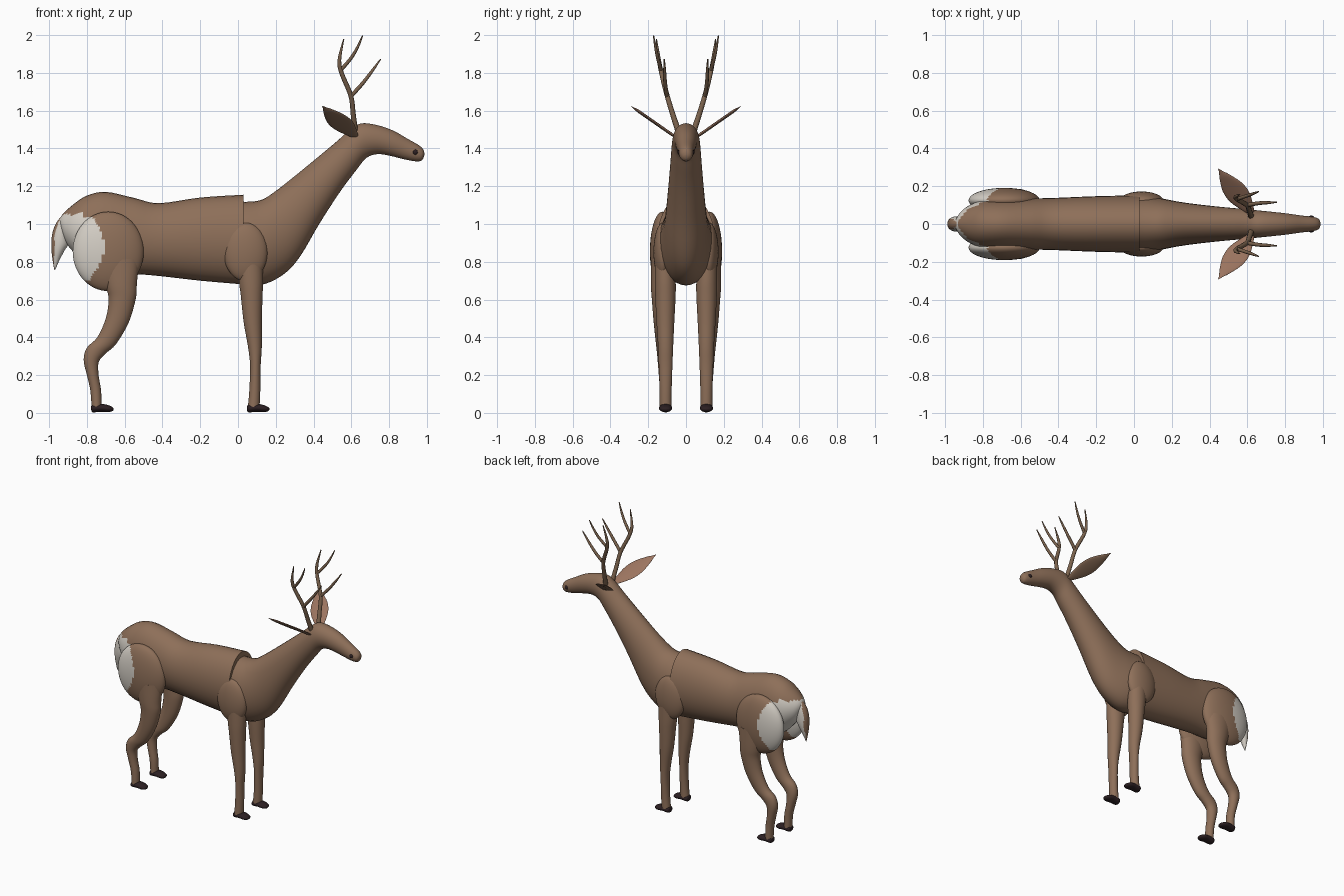
import bpy, bmesh, math
from mathutils import Vector

if "Cube" in bpy.data.objects:
    bpy.data.objects.remove(bpy.data.objects["Cube"])


def material(name, rgb):
    m = bpy.data.materials.new(name)
    m.diffuse_color = (*rgb, 1)
    m.use_nodes = True
    m.node_tree.nodes["Principled BSDF"].inputs["Base Color"].default_value = m.diffuse_color
    return m


BROWN = material("brown coat", (0.27, 0.16, 0.10))
WHITE = material("white rump", (0.66, 0.62, 0.56))
PINK = material("inner ear", (0.33, 0.175, 0.115))
ANTLER = material("antler brown", (0.20, 0.125, 0.075))
DARK = material("dark hoof", (0.025, 0.014, 0.016))


def finish(bm, name, mats, rule=None):
    """Turn a bmesh into a smooth object; rule picks the material of a face."""
    bmesh.ops.recalc_face_normals(bm, faces=bm.faces[:])
    bm.normal_update()
    for f in bm.faces:
        if rule:
            f.material_index = int(rule(f.calc_center_median(), f.normal))
    me = bpy.data.meshes.new(name)
    bm.to_mesh(me)
    bm.free()
    for m in mats:
        me.materials.append(m)
    ob = bpy.data.objects.new(name, me)
    bpy.context.collection.objects.link(ob)
    bpy.ops.object.select_all(action='DESELECT')
    ob.select_set(True)
    bpy.context.view_layer.objects.active = ob
    bpy.ops.object.shade_smooth_by_angle(angle=math.radians(45))
    return ob


def smooth(rows, steps):
    """Catmull-Rom interpolation of section rows."""
    out = []
    n = len(rows)
    for i in range(n - 1):
        p = [rows[max(0, min(n - 1, i + k))] for k in (-1, 0, 1, 2)]
        for s in range(steps):
            t = s / steps
            out.append([0.5 * (2 * b + (c - a) * t + (2 * a - 5 * b + 4 * c - d) * t * t
                               + (3 * b - a - 3 * c + d) * t ** 3) for a, b, c, d in zip(*p)])
    return out + [list(rows[-1])]


def loft(name, rows, mats, rule=None, side=1, steps=4, n=32):
    """Skin oval sections: (x1, z1, x2, z2, y centre, half width)."""
    bm = bmesh.new()
    prev = None
    for x1, z1, x2, z2, y, w in smooth(rows, steps):
        a, b = Vector((x1, y * side, z1)), Vector((x2, y * side, z2))
        c, h = (a + b) / 2, (a - b) / 2
        ring = [bm.verts.new(c + h * math.cos(k * math.tau / n)
                             + Vector((0, w * math.sin(k * math.tau / n), 0))) for k in range(n)]
        if prev:
            for k in range(n):
                j = (k + 1) % n
                bm.faces.new((prev[k], prev[j], ring[j], ring[k]))
        else:
            bm.faces.new(ring)
        prev = ring
    bm.faces.new(prev)
    return finish(bm, name, mats, rule)


def ellipsoid(name, loc, radii, mats, rule=None, seg=48):
    bm = bmesh.new()
    bmesh.ops.create_uvsphere(bm, u_segments=seg, v_segments=seg * 2 // 3, radius=1)
    for v in bm.verts:
        v.co = Vector(loc) + Vector(v.co[i] * radii[i] for i in range(3))
    return finish(bm, name, mats, rule)


def tube(name, pts):
    """Tapered antler branch: points (x, y, z, radius)."""
    cu = bpy.data.curves.new(name, 'CURVE')
    cu.dimensions = '3D'
    cu.bevel_depth = 1
    cu.bevel_resolution = 3
    cu.use_fill_caps = True
    sp = cu.splines.new('POLY')
    rows = smooth(pts, 5)
    sp.points.add(len(rows) - 1)
    for p, (x, y, z, r) in zip(sp.points, rows):
        p.co = (x, y, z, 1)
        p.radius = r
    sp.use_smooth = True
    cu.materials.append(ANTLER)
    bpy.context.collection.objects.link(bpy.data.objects.new(name, cu))


# Torso with white rear
loft("torso", [
    (-.948, 1.01, -.94, .97, 0, .015), (-.93, 1.05, -.91, .90, 0, .06),
    (-.87, 1.105, -.87, .85, 0, .10), (-.80, 1.15, -.80, .78, 0, .125),
    (-.70, 1.17, -.70, .74, 0, .132), (-.55, 1.138, -.55, .735, 0, .135),
    (-.42, 1.11, -.42, .725, 0, .138), (-.20, 1.14, -.20, .70, 0, .147),
    (.03, 1.155, .03, .68, 0, .152)], [BROWN, WHITE],
    lambda c, n: c.x < -.77 and c.z < 1.05)

# Chest, neck and head in one skin
loft("neck_and_head", [
    (-.02, 1.12, -.02, .69, 0, .14), (.06, 1.118, .06, .675, 0, .145),
    (.13, 1.13, .15, .685, 0, .136), (.20, 1.175, .25, .74, 0, .12),
    (.28, 1.237, .33, .83, 0, .108), (.40, 1.335, .43, 1.0, 0, .095),
    (.52, 1.435, .54, 1.17, 0, .084), (.59, 1.497, .63, 1.29, 0, .077),
    (.65, 1.532, .68, 1.35, 0, .071), (.73, 1.525, .74, 1.37, 0, .064),
    (.82, 1.495, .81, 1.36, 0, .055), (.90, 1.45, .87, 1.345, 0, .045),
    (.96, 1.415, .93, 1.333, 0, .038), (.983, 1.39, .965, 1.333, 0, .028),
    (.987, 1.365, .98, 1.345, 0, .010)], [BROWN])

# Tail: brown outside, white underneath
loft("tail", [
    (-.91, 1.065, -.86, 1.0, 0, .025), (-.96, 1.01, -.90, .94, 0, .036),
    (-.985, .94, -.90, .89, 0, .04), (-.987, .86, -.915, .865, 0, .035),
    (-.98, .80, -.942, .815, 0, .02), (-.972, .755, -.968, .757, 0, .003)],
    [BROWN, WHITE], lambda c, n: n.x > -.6 and c.z < 1.03)


def ear(name, s):
    """Thin cupped leaf from the head out to a pointed tip."""
    base, tip = Vector((.625, .055, 1.46)), Vector((.447, .292, 1.625))
    axis = tip - base
    normal = Vector((0, -.57, .82))
    across = axis.cross(normal).normalized()
    normal = across.cross(axis).normalized()
    bm = bmesh.new()
    n, prev = 20, None
    for t, w, lift in smooth([(0, .014, 0), (.15, .036, 0), (.38, .06, 0), (.6, .057, 0),
                              (.82, .03, 0), (.93, .011, 0), (1, .002, 0)], 3):
        ring = []
        for k in range(n):
            a = k * math.tau / n
            p = (base + axis * t + across * w * math.cos(a)
                 + normal * min(.008, w * .3) * math.sin(a))
            p.y *= s
            ring.append(bm.verts.new(p))
        if prev:
            for k in range(n):
                j = (k + 1) % n
                bm.faces.new((prev[k], prev[j], ring[j], ring[k]))
        else:
            bm.faces.new(ring)
        prev = ring
    bm.faces.new(prev)
    up = Vector((0, -.57 * s, .82))
    finish(bm, name, [BROWN, PINK], lambda c, nn: nn.dot(up) > .3)


def hoof(name, x, s):
    loft(name, [(x - .002, .035, x - .002, .015, .108, .012), (x + .008, .045, x + .006, .003, .108, .030),
                (x + .05, .048, x + .05, .006, .108, .034), (x + .085, .042, x + .085, .004, .108, .034),
                (x + .108, .032, x + .108, .008, .108, .024), (x + .116, .024, x + .116, .016, .108, .008)],
         [DARK], side=s)


for s, tag in ((1, "left"), (-1, "right")):
    # Front leg
    ellipsoid("shoulder_" + tag, (.04, .122 * s, .852), (.116, .05, .155), [BROWN])
    loft("front_leg_" + tag, [
        (.0, .82, .13, .82, .115, .05), (.005, .70, .133, .70, .110, .055),
        (.015, .62, .13, .62, .109, .054), (.03, .48, .126, .48, .109, .047),
        (.053, .35, .126, .35, .108, .040), (.064, .25, .12, .25, .108, .036),
        (.06, .12, .118, .12, .108, .032), (.052, .03, .114, .03, .108, .032)],
        [BROWN], side=s)
    hoof("front_hoof_" + tag, .05, s)

    # Hind leg with white rear of the thigh
    ellipsoid("thigh_" + tag, (-.687, .125 * s, .855), (.188, .066, .21), [BROWN, WHITE],
              lambda c, n: c.x < -.71 - 2.5 * (c.z - .88) ** 2 and c.z > .70, 64)
    loft("hind_leg_" + tag, [
        (-.74, .80, -.52, .82, .13, .055), (-.70, .67, -.535, .69, .132, .054),
        (-.685, .60, -.54, .61, .130, .051), (-.70, .50, -.578, .48, .127, .045),
        (-.745, .40, -.645, .365, .122, .039), (-.80, .345, -.70, .315, .118, .037),
        (-.817, .28, -.737, .27, .115, .035), (-.80, .20, -.738, .20, .111, .033),
        (-.782, .12, -.725, .12, .108, .031), (-.775, .03, -.722, .03, .108, .031)],
        [BROWN], side=s)
    hoof("hind_hoof_" + tag, -.775, s)

    # Ears, nose spots and antlers
    ear("ear_" + tag, s)
    ellipsoid("nose_spot_" + tag, (.938, .035 * s, 1.38), (.014, .010, .014), [DARK], None, 18)
    tube("antler_beam_" + tag, [
        (.62, .04 * s, 1.49, .016), (.61, .07 * s, 1.58, .014), (.597, .10 * s, 1.68, .013),
        (.548, .13 * s, 1.80, .012), (.537, .143 * s, 1.87, .010), (.56, .157 * s, 1.98, .003)])
    tube("antler_front_tine_" + tag, [
        (.597, .10 * s, 1.675, .011), (.66, .11 * s, 1.745, .010),
        (.71, .113 * s, 1.81, .008), (.755, .115 * s, 1.873, .003)])
    tube("antler_top_tine_" + tag, [
        (.545, .132 * s, 1.815, .010), (.60, .15 * s, 1.88, .009),
        (.635, .162 * s, 1.94, .007), (.66, .172 * s, 1.998, .003)])
